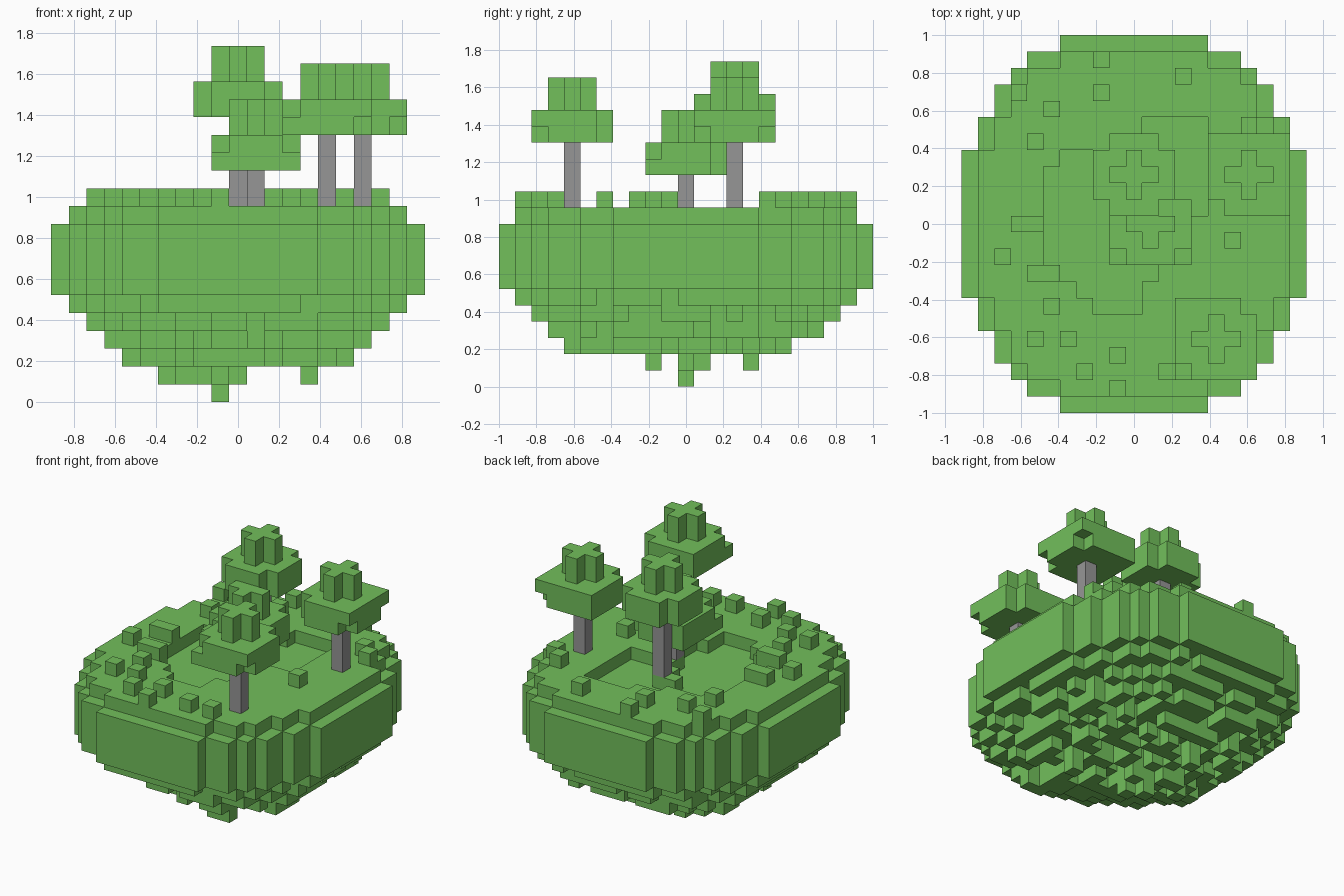
import bpy, bmesh, random
from mathutils import Vector

random.seed(11)
UNIT = 2 / 23  # edge of one block

if "Cube" in bpy.data.objects:
    bpy.data.objects.remove(bpy.data.objects["Cube"], do_unlink=True)


def material(name, rgb):
    m = bpy.data.materials.new(name)
    m.use_nodes = True
    m.diffuse_color = (*rgb, 1)
    bsdf = next(n for n in m.node_tree.nodes if n.type == 'BSDF_PRINCIPLED')
    bsdf.inputs["Base Color"].default_value = (*rgb, 1)
    return m


GREEN = material("leaf green", (0.168, 0.523, 0.105))
GREY = material("trunk grey", (0.305, 0.305, 0.305))


def blocks(name, cells, mat):
    """Build the outer skin of a set of unit blocks (i, j, k)."""
    cells = set(cells)
    bm = bmesh.new()
    verts = {}

    def vert(p):
        key = tuple(round(c * 2) for c in p)
        if key not in verts:
            verts[key] = bm.verts.new(p * UNIT)
        return verts[key]

    for cell in sorted(cells):
        centre = Vector(cell) + Vector((0, 0, 0.5))
        for axis in range(3):
            for sign in (-1, 1):
                step = [0, 0, 0]
                step[axis] = sign
                if tuple(c + s for c, s in zip(cell, step)) in cells:
                    continue
                n = Vector(step) / 2
                u = Vector((0, 0, 0))
                u[(axis + 1) % 3] = 0.5
                v = n.cross(u) * 2
                bm.faces.new([vert(centre + n + d) for d in (-u - v, u - v, u + v, v - u)])
    bmesh.ops.dissolve_limit(bm, angle_limit=0.01, verts=bm.verts[:], edges=bm.edges[:])
    mesh = bpy.data.meshes.new(name)
    bm.to_mesh(mesh)
    bm.free()
    mesh.materials.append(mat)
    bpy.context.collection.objects.link(bpy.data.objects.new(name, mesh))


def erode(plan):
    return {(i, j) for i, j in plan
            if {(i + 1, j), (i - 1, j), (i, j + 1), (i, j - 1)} <= plan}


def thin(plan, chance):
    return {c for c in sorted(plan) if random.random() < chance}


def slope(plan, k):
    """Trim the front left corner, which rises more steeply than the rest."""
    return {(i, j) for i, j in plan if -0.57 * i - 0.82 * j < 2.1 * k + 0.3}


def at(plan, *levels):
    return {(i, j, k) for i, j in plan for k in levels}


# Island outline: half width of each row away from the middle
half = [10] * 5 + [9, 9, 8, 8, 7, 6, 4]
rings = [{(i, j) for j in range(-11, 12) for i in range(-half[abs(j)], half[abs(j)] + 1)}]
for _ in range(4):
    rings.append(erode(rings[-1]))

# Sunken hollow in the ground: first and last column of each row
hollow_rows = {-5: (-2, 0), -4: (-3, 0), -3: (-4, 1), -2: (-5, 1), -1: (-5, 1), 0: (-5, 2),
               1: (-5, 4), 2: (-5, 4), 3: (-5, 4), 4: (-4, 4), 5: (-1, 4), 6: (1, 4)}
hollow = {(i, j) for j, (a, b) in hollow_rows.items() for i in range(a, b + 1)}
hollow -= {(0, 3), (-1, 3), (0, 2), (1, 0), (1, 1), (2, 0)}

# Rough underside: each lower layer keeps fewer blocks
tips = {(-4, 0), (-3, 1), (-2, 1), (-1, 0), (-1, -2), (0, 0), (4, -2), (-2, 4)}
layer_5 = rings[2] | thin(rings[1] - rings[2], 0.92)
layer_4 = slope(rings[3] | thin(rings[2] - rings[3], 0.8), 4)
layer_3 = slope(thin(rings[3] & layer_4, 0.78), 3) | tips
layer_2 = slope({(i, j) for i, j in thin(rings[4] & layer_3, 0.6) if j < 7}, 2) | tips

island = at(rings[0], 6, 7, 8, 9) | at(layer_5, 5) | at(rings[1] - hollow, 10)
island |= at(layer_4, 4) | at(layer_3, 3) | at(layer_2, 2) | at(tips, 1) | {(-1, 0, 0)}
blocks("island", island, GREEN)

# Small bushes scattered on the ground
bushes = {(-2, 10), (-2, 8), (3, 9), (-7, 8), (-5, 7), (-6, 5), (-8, -2), (6, -1), (-6, -3),
          (-5, -3), (-5, -5), (-6, -7), (-4, -7), (-1, -8), (-3, -9), (-1, -10), (-7, 0),
          (-6, 0), (2, -9), (4, -9), (8, 5), (7, 6)}
blocks("bushes", at(bushes, 11), GREEN)


# Trees: trunk, wide two-layer crown with some corners cut, cross-shaped top
def tree(name, x, y, height, low_cut, high_cut):
    top = 11 + height
    blocks(name + "_trunk", {(x, y, k) for k in range(11, top)}, GREY)
    span = range(-2, 3)
    square = {(x + a, y + b) for a in span for b in span}
    cross = {(x + a, y + b) for a in span for b in span if abs(a) + abs(b) < 2}
    low, high = (square - {(x + 2 * a, y + 2 * b) for a, b in cut} for cut in (low_cut, high_cut))
    crown = at(low, top) | at(high, top + 1) | at(cross, top + 2, top + 3)
    blocks(name + "_crown", crown, GREEN)


FL, FR, BL, BR = (-1, -1), (1, -1), (-1, 1), (1, 1)
tree("tall_tree", 0, 3, 5, [FL, FR, BL, BR], [FL, FR, BL, BR])
tree("short_tree", 1, 0, 2, [BR], [FL, FR, BR])
tree("front_tree", 5, -7, 4, [FR, BR], [FL, BR])
tree("side_tree", 7, 3, 4, [FL, FR, BR], [FL])
